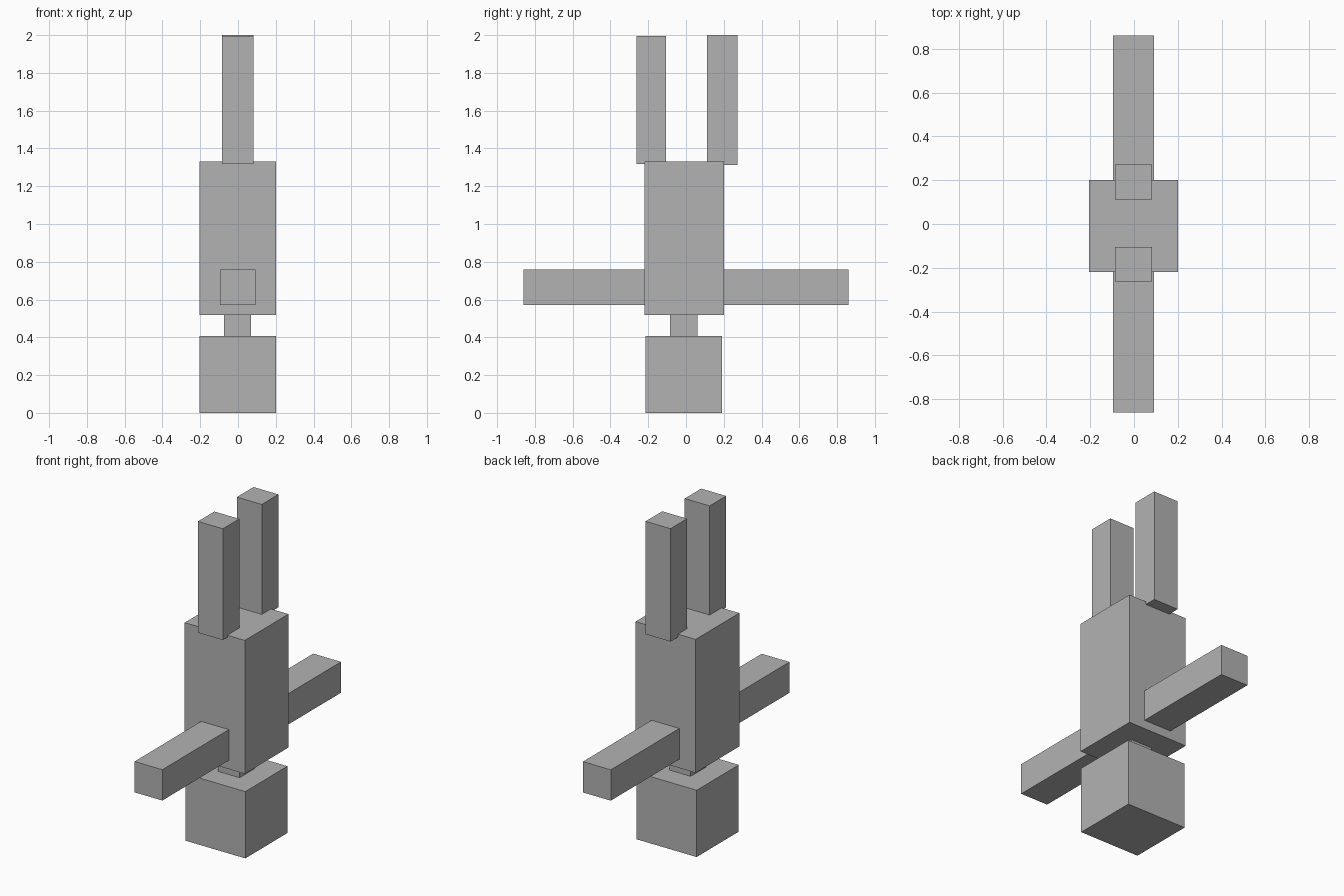
import bpy
import bmesh
from mathutils import Vector

# Remove the default cube
cube = bpy.data.objects.get("Cube")
if cube:
    bpy.data.objects.remove(cube, do_unlink=True)

# Single plain grey
grey = bpy.data.materials.new("plain_grey")
grey.use_nodes = True
colour = (0.45, 0.45, 0.45, 1)
grey.diffuse_color = colour
grey.node_tree.nodes["Principled BSDF"].inputs["Base Color"].default_value = colour


def box(name, low, high):
    """Flat-faced box between two opposite corners."""
    low, high = Vector(low), Vector(high)
    bm = bmesh.new()
    bmesh.ops.create_cube(bm, size=1)
    bmesh.ops.scale(bm, vec=high - low, verts=bm.verts)
    mesh = bpy.data.meshes.new(name)
    bm.to_mesh(mesh)
    bm.free()
    mesh.materials.append(grey)
    obj = bpy.data.objects.new(name, mesh)
    obj.location = (low + high) / 2
    bpy.context.collection.objects.link(obj)
    return obj


# Upside-down figure: head at the ground, then neck and torso
box("head", (-0.205, -0.215, 0), (0.2, 0.19, 0.407))
box("neck", (-0.074, -0.085, 0.407), (0.07, 0.06, 0.517))
box("torso", (-0.205, -0.22, 0.517), (0.2, 0.2, 1.33))

# Arms reach out to front and back
box("front_arm", (-0.095, -0.86, 0.57), (0.092, -0.22, 0.758))
box("back_arm", (-0.095, 0.2, 0.57), (0.092, 0.86, 0.758))

# Legs point straight up, slightly sunk into the torso top
box("front_leg", (-0.086, -0.263, 1.317), (0.082, -0.105, 1.995))
box("back_leg", (-0.086, 0.112, 1.312), (0.082, 0.272, 2.0))
